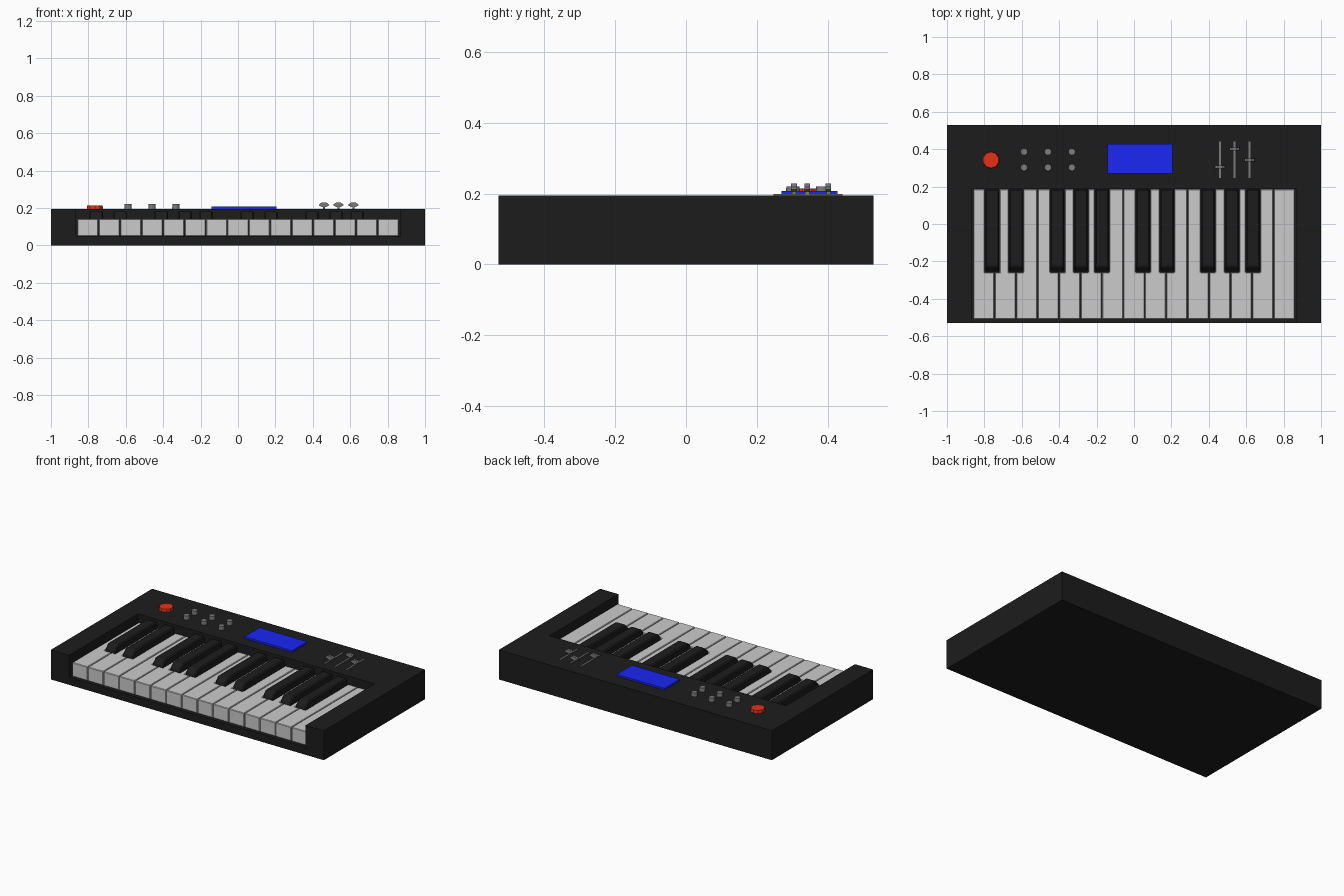
import bpy, bmesh, math
from mathutils import Vector

if "Cube" in bpy.data.objects:
    bpy.data.objects.remove(bpy.data.objects["Cube"])


def material(name, rgb):
    m = bpy.data.materials.new(name)
    m.diffuse_color = (*rgb, 1)
    m.use_nodes = True
    m.node_tree.nodes["Principled BSDF"].inputs["Base Color"].default_value = m.diffuse_color
    return m


BLACK = material("black_plastic", (0.012, 0.012, 0.012))
RED = material("red_plastic", (0.8, 0.03, 0.01))
BLUE = material("blue_screen", (0.01, 0.02, 0.9))
GREY = material("grey_plastic", (0.2, 0.2, 0.2))
WHITE = material("white_plastic", (0.75, 0.75, 0.75))


def finish(bm, name, mat):
    bmesh.ops.recalc_face_normals(bm, faces=bm.faces[:])
    me = bpy.data.meshes.new(name)
    bm.to_mesh(me)
    bm.free()
    ob = bpy.data.objects.new(name, me)
    bpy.context.collection.objects.link(ob)
    me.materials.append(mat)
    return ob


def prism(name, outline, offset, mat, bevel=0):
    """Extrude a closed outline of 3D points by an offset."""
    bm = bmesh.new()
    f = bm.faces.new([bm.verts.new(p) for p in outline])
    ext = bmesh.ops.extrude_face_region(bm, geom=[f])
    bmesh.ops.translate(bm, vec=Vector(offset),
                        verts=[v for v in ext["geom"] if isinstance(v, bmesh.types.BMVert)])
    ob = finish(bm, name, mat)
    if bevel:
        mod = ob.modifiers.new("bevel", 'BEVEL')
        mod.width, mod.segments = bevel, 1
    return ob


def slab(name, x0, x1, y0, y1, z0, z1, mat, bevel=0):
    return prism(name, [(x0, y0, z0), (x1, y0, z0), (x1, y1, z0), (x0, y1, z0)],
                 (0, 0, z1 - z0), mat, bevel)


def knob(name, x, y, r, z0, z1, sides, mat):
    bm = bmesh.new()
    bmesh.ops.create_cone(bm, cap_ends=True, segments=sides, radius1=r, radius2=r * 0.94, depth=z1 - z0)
    bmesh.ops.translate(bm, verts=bm.verts[:], vec=(x, y, (z0 + z1) / 2))
    return finish(bm, name, mat)


TOP, FLOOR, DEPTH, BAY, BACK = 0.195, 0.05, 0.53, 0.866, 0.19

# Case: a solid block with the keyboard bay cut open at the front
case = slab("case", -1, 1, -DEPTH, DEPTH, 0, TOP, BLACK)
bay = slab("bay_cutter", -BAY, BAY, -0.6, BACK, FLOOR, 0.4, BLACK)
bay.hide_render = True
bay.hide_set(True)
cut = case.modifiers.new("bay", 'BOOLEAN')
cut.operation, cut.solver, cut.object = 'DIFFERENCE', 'EXACT', bay

# Black keys, by the white-key joint they sit on: joint -> centre x
sharps = {1: -0.758, 2: -0.63, 4: -0.41, 5: -0.283, 6: -0.171,
          8: 0.048, 9: 0.176, 11: 0.396, 12: 0.524, 13: 0.636}
HALF, SHARP_FRONT, PITCH = 0.037, -0.255, 1.72 / 15

# White keys, notched around the neighbouring black keys
for i in range(15):
    x0, x1 = -0.86 + i * PITCH + 0.002, -0.86 + (i + 1) * PITCH - 0.002
    yf, yn, yb = -0.508, SHARP_FRONT - 0.004, 0.186
    pts = [(x0, yf), (x1, yf)]
    if i + 1 in sharps:
        xr = sharps[i + 1] - HALF - 0.003
        pts += [(x1, yn), (xr, yn), (xr, yb)]
    else:
        pts.append((x1, yb))
    if i in sharps:
        xl = sharps[i] + HALF + 0.003
        pts += [(xl, yb), (xl, yn), (x0, yn)]
    else:
        pts.append((x0, yb))
    prism(f"white_key_{i + 1}", [(x, y, FLOOR) for x, y in pts], (0, 0, 0.092), WHITE, 0.003)

# Black keys with a sloping nose
for j, x in sharps.items():
    side = [(SHARP_FRONT, FLOOR), (SHARP_FRONT, 0.15), (-0.225, 0.182), (0.187, 0.182), (0.187, FLOOR)]
    prism(f"black_key_{j}", [(x - HALF, y, z) for y, z in side], (2 * HALF, 0, 0), BLACK, 0.007)

# Control panel: power knob, small knobs, screen
knob("volume_knob", -0.765, 0.342, 0.046, TOP - 0.005, 0.214, 10, RED)
for x in (-0.588, -0.46, -0.332):
    for y in (0.302, 0.386):
        knob("small_knob", x, y, 0.02, TOP - 0.005, 0.22, 12, GREY)
slab("screen", -0.142, 0.207, 0.27, 0.428, TOP - 0.005, 0.207, BLUE)

# Sliders: track, stem and faceted cap
for x, y in ((0.46, 0.305), (0.537, 0.402), (0.617, 0.342)):
    slab("slider_track", x - 0.006, x + 0.006, 0.247, 0.442, TOP - 0.003, 0.199, GREY)
    slab("slider_stem", x - 0.005, x + 0.005, y - 0.006, y + 0.006, 0.198, 0.212, GREY)
    cap = [(-0.012, 0.206), (0.012, 0.206), (0.026, 0.212), (0.026, 0.219),
           (0.012, 0.229), (-0.012, 0.229), (-0.026, 0.219), (-0.026, 0.212)]
    prism("slider_cap", [(x + dx, y - 0.008, z) for dx, z in cap], (0, 0.016, 0), GREY)
